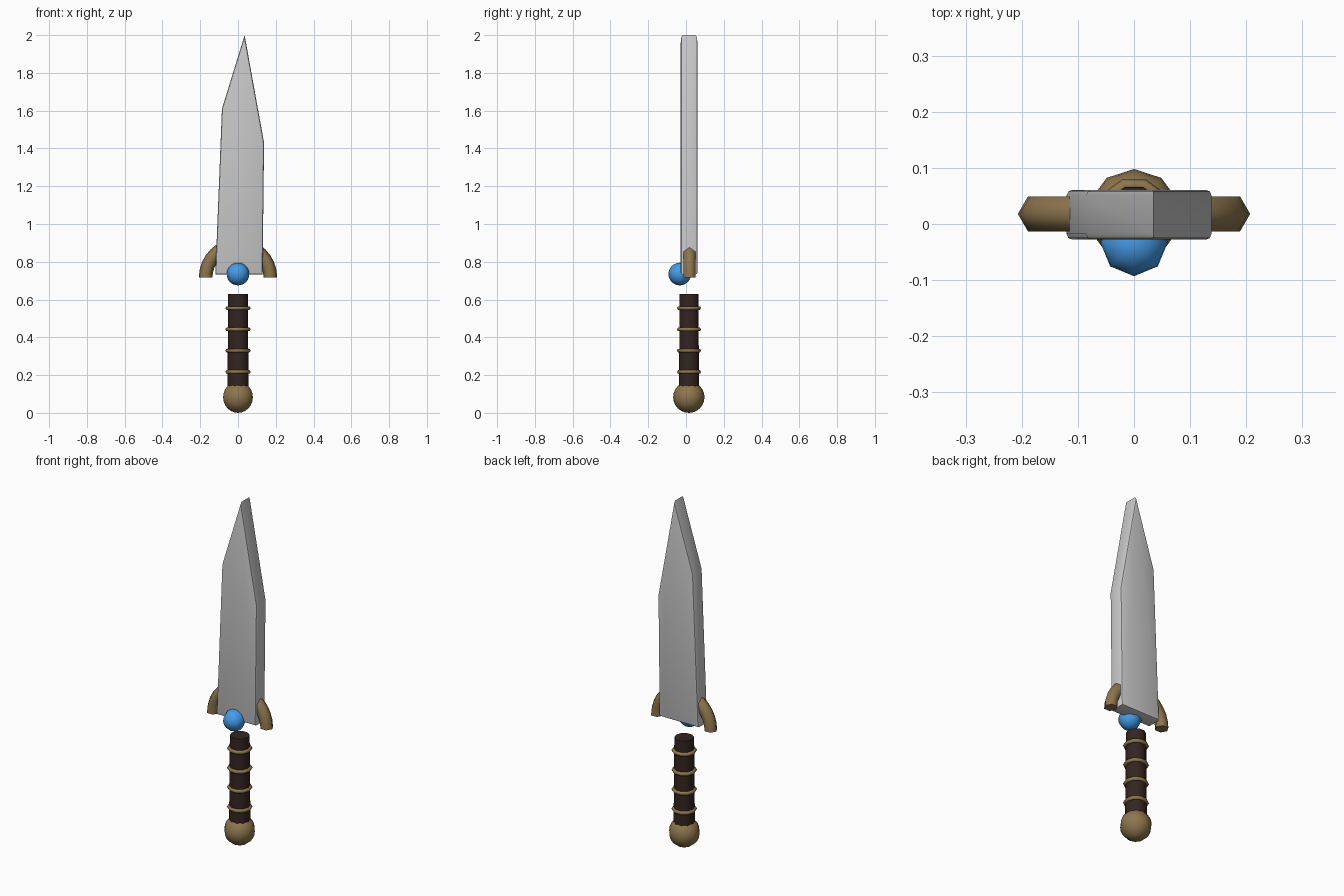
import bpy, bmesh
from math import pi, sin, cos, radians

if "Cube" in bpy.data.objects:
    bpy.data.objects.remove(bpy.data.objects["Cube"])

CY = 0.016  # centre depth of blade, guard and grip


def material(name, rgb):
    m = bpy.data.materials.new(name)
    m.diffuse_color = (*rgb, 1)
    m.use_nodes = True
    m.node_tree.nodes["Principled BSDF"].inputs["Base Color"].default_value = m.diffuse_color
    return m


BRASS = material("brass", (0.27, 0.18, 0.075))
LEATHER = material("leather", (0.035, 0.018, 0.014))
BLUE = material("blue_gem", (0.06, 0.33, 0.80))


def finish(bm, name, mat=None, angle=40):
    bmesh.ops.recalc_face_normals(bm, faces=bm.faces)
    me = bpy.data.meshes.new(name)
    bm.to_mesh(me)
    bm.free()
    ob = bpy.data.objects.new(name, me)
    bpy.context.collection.objects.link(ob)
    if mat:
        me.materials.append(mat)
    bpy.ops.object.select_all(action='DESELECT')
    ob.select_set(True)
    bpy.context.view_layer.objects.active = ob
    bpy.ops.object.shade_smooth_by_angle(angle=radians(angle))
    return ob


def ball(name, loc, radius, segments, rings, mat):
    bm = bmesh.new()
    bmesh.ops.create_uvsphere(bm, u_segments=segments, v_segments=rings, radius=radius)
    bmesh.ops.translate(bm, verts=bm.verts, vec=loc)
    return finish(bm, name, mat, 60)


def bridge(bm, a, b):
    n = len(a)
    for i in range(n):
        bm.faces.new((a[i], a[(i + 1) % n], b[(i + 1) % n], b[i]))


# Blade: asymmetric outline, extruded and bevelled along both face outlines
outline = [(-0.12, 0.733), (0.13, 0.733), (0.138, 1.43), (0.035, 2.0), (-0.085, 1.61)]
bm = bmesh.new()
y0, y1 = -0.028, 0.061
front = [bm.verts.new((x, y0, z)) for x, z in outline]
back = [bm.verts.new((x, y1, z)) for x, z in outline]
bm.faces.new(front)
bm.faces.new(back[::-1])
bridge(bm, front, back)
rims = [e for e in bm.edges if abs(e.verts[0].co.y - e.verts[1].co.y) < 1e-4]
bmesh.ops.bevel(bm, geom=rims, offset=0.01, segments=2, profile=0.5, affect='EDGES')
finish(bm, "blade", None, 30)

# Guard: hexagonal tube bent into a half ring that passes through the blade
bm = bmesh.new()
loops = []
for i in range(17):
    t = pi * i / 16
    loop = []
    for k in range(6):
        a = k * pi / 3
        r = 0.171 + 0.036 * cos(a)
        loop.append(bm.verts.new((r * cos(t), CY + 0.002 + 0.036 * sin(a), 0.718 + r * sin(t))))
    loops.append(loop)
for a, b in zip(loops, loops[1:]):
    bridge(bm, a, b)
bm.faces.new(loops[0])
bm.faces.new(loops[-1])
finish(bm, "guard", BRASS, 65)

# Gem on the front of the guard
ball("gem", (0, -0.033, 0.735), 0.06, 8, 12, BLUE)

# Grip: ten-sided, slightly tapered
bm = bmesh.new()
ends = []
for r, z in ((0.056, 0.12), (0.052, 0.63)):
    ends.append([bm.verts.new((r * cos(k * pi / 5), CY + r * sin(k * pi / 5), z))
                 for k in range(10)])
bridge(bm, *ends)
for e in ends:
    bm.faces.new(e)
finish(bm, "grip", LEATHER, 40)

# Rings around the grip
for n, zc in enumerate((0.217, 0.33, 0.442, 0.555)):
    bm = bmesh.new()
    loops = []
    for k in range(10):
        t = k * pi / 5
        loop = []
        for j in range(6):
            r = 0.056 + 0.011 * cos(j * pi / 3)
            loop.append(bm.verts.new((r * cos(t), CY + r * sin(t), zc + 0.011 * sin(j * pi / 3))))
        loops.append(loop)
    for k in range(10):
        bridge(bm, loops[k], loops[(k + 1) % 10])
    finish(bm, f"grip_ring_{n + 1}", BRASS, 65)

# Pommel
ball("pommel", (0, CY - 0.001, 0.083), 0.083, 10, 12, BRASS)
